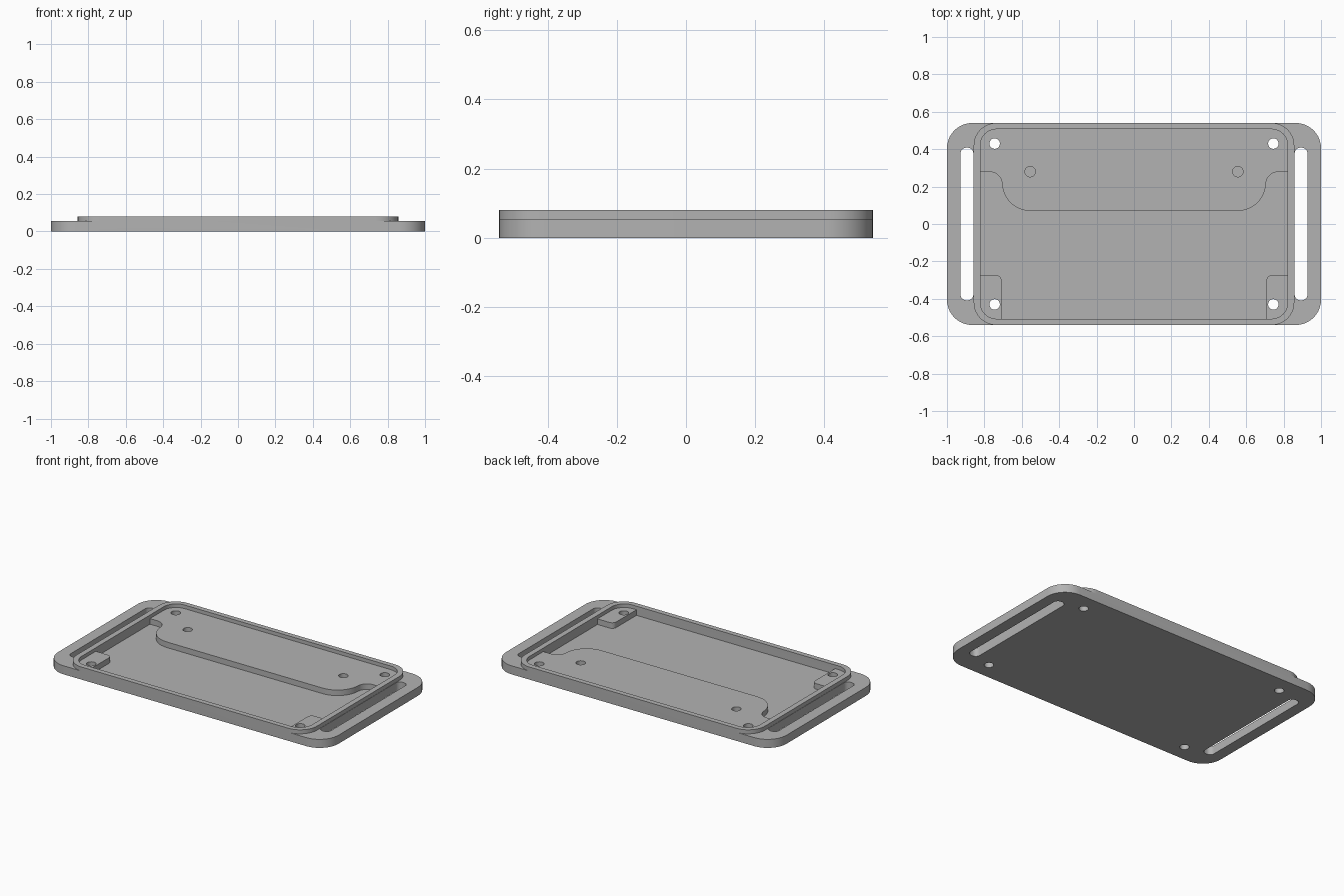
import bpy
import bmesh
from math import cos, sin, pi
from mathutils import Vector

cube = bpy.data.objects.get("Cube")
if cube:
    bpy.data.objects.remove(cube, do_unlink=True)

grey = bpy.data.materials.new("plain grey")
grey.use_nodes = True
colour = (0.45, 0.45, 0.45, 1)
grey.diffuse_color = colour
grey.node_tree.nodes["Principled BSDF"].inputs["Base Color"].default_value = colour

PLATE_TOP, RIM_TOP = 0.055, 0.081
FLOOR, LEDGE_TOP = 0.022, 0.058


def fillet(corners, steps=10):
    """Round the right-angled corners (x, y, radius) of an outline."""
    out = []
    for i, (x, y, r) in enumerate(corners):
        p = Vector((x, y))
        if r == 0:
            out.append(p)
            continue
        before = (Vector(corners[i - 1][:2]) - p).normalized()
        after = (Vector(corners[(i + 1) % len(corners)][:2]) - p).normalized()
        centre = p + r * (before + after)
        for k in range(steps + 1):
            t = k / steps * pi / 2
            out.append(centre - r * (cos(t) * after + sin(t) * before))
    return out


def rect(cx, cy, hx, hy, r):
    return fillet([(cx - hx, cy - hy, r), (cx + hx, cy - hy, r),
                   (cx + hx, cy + hy, r), (cx - hx, cy + hy, r)])


def prism(name, outline, z0, z1):
    bm = bmesh.new()
    face = bm.faces.new([bm.verts.new((p.x, p.y, z0)) for p in outline])
    top = bmesh.ops.extrude_face_region(bm, geom=[face])
    verts = [v for v in top["geom"] if isinstance(v, bmesh.types.BMVert)]
    bmesh.ops.translate(bm, verts=verts, vec=(0, 0, z1 - z0))
    bmesh.ops.recalc_face_normals(bm, faces=bm.faces)
    mesh = bpy.data.meshes.new(name)
    bm.to_mesh(mesh)
    bm.free()
    mesh.materials.append(grey)
    obj = bpy.data.objects.new(name, mesh)
    bpy.context.collection.objects.link(obj)
    return obj


def combine(target, tool, operation):
    mod = target.modifiers.new(operation.title(), 'BOOLEAN')
    mod.operation, mod.solver, mod.object = operation, 'EXACT', tool
    bpy.context.view_layer.objects.active = target
    bpy.ops.object.modifier_apply(modifier=mod.name)
    bpy.data.objects.remove(tool, do_unlink=True)


# Base plate with the raised tray, hollowed to a thin rim
tray = prism("mounting_tray", rect(0, 0, 1, 0.54, 0.135), 0, PLATE_TOP)
combine(tray, prism("rim", rect(0, 0, 0.857, 0.54, 0.12), 0, RIM_TOP), 'UNION')
combine(tray, prism("cavity", rect(0, 0, 0.822, 0.507, 0.087), FLOOR, 0.2), 'DIFFERENCE')

# Wide ledge along the back
half = [(0.84, 0.52, 0.1), (0.84, 0.278, 0), (0.705, 0.278, 0.065), (0.705, 0.07, 0.15)]
ledge = half + [(-x, y, r) for x, y, r in reversed(half)]
combine(tray, prism("back_ledge", fillet(ledge), 0.01, LEDGE_TOP), 'UNION')

for side in (-1, 1):
    # Front corner pads
    pad = [(0.84, -0.52, 0.1), (0.84, -0.273, 0), (0.708, -0.273, 0.03), (0.708, -0.52, 0)]
    pad = fillet([(side * x, y, r) for x, y, r in pad])
    combine(tray, prism("corner_pad", pad, 0.01, LEDGE_TOP), 'UNION')
    # Strap slots and screw holes
    combine(tray, prism("slot", rect(side * 0.893, 0, 0.034, 0.408, 0.03), -0.1, 0.2), 'DIFFERENCE')
    for y in (-0.43, 0.43):
        combine(tray, prism("hole", rect(side * 0.745, y, 0.028, 0.028, 0.0279), -0.1, 0.2), 'DIFFERENCE')
    # Blind holes in the ledge
    combine(tray, prism("blind_hole", rect(side * 0.555, 0.28, 0.028, 0.028, 0.0279), FLOOR, 0.2), 'DIFFERENCE')

bpy.ops.object.select_all(action='DESELECT')
tray.select_set(True)
bpy.context.view_layer.objects.active = tray
bpy.ops.object.shade_smooth_by_angle(angle=pi / 6)
